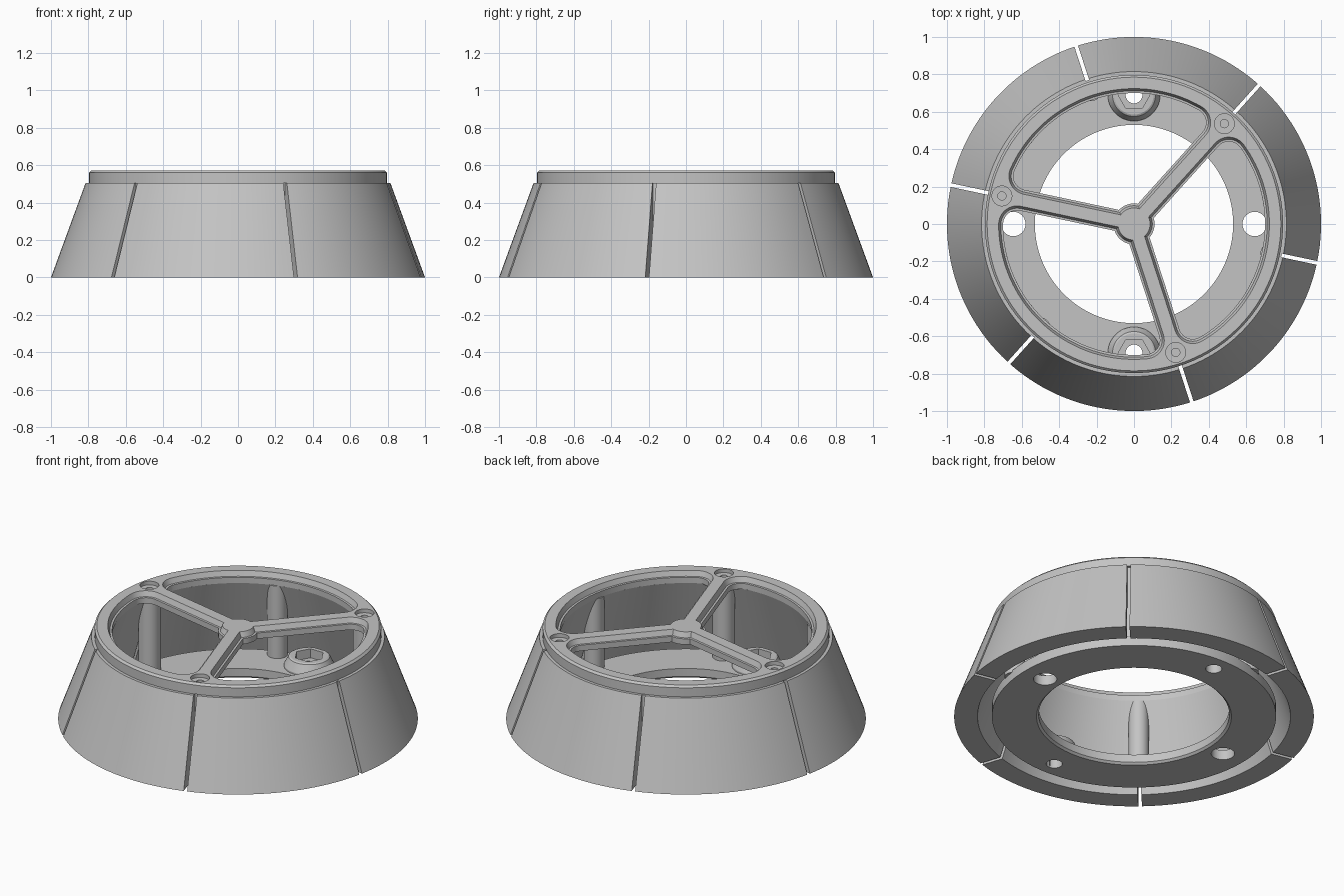
import bpy, bmesh
from math import sin, cos, asin, pi, radians, tau

cube = bpy.data.objects.get("Cube")
if cube:
    bpy.data.objects.remove(cube, do_unlink=True)

grey = bpy.data.materials.new("plain grey")
grey.use_nodes = True
grey.diffuse_color = (0.55, 0.55, 0.55, 1)
grey.node_tree.nodes["Principled BSDF"].inputs["Base Color"].default_value = grey.diffuse_color

START = radians(48)
ARMS = [START + k * tau / 3 for k in range(3)]
MIDDLES = [a + pi / 3 for a in ARMS]


def loft(name, rings, closed=False):
    """Skin equal loops of points; cap the ends unless closed."""
    bm = bmesh.new()
    loops = [[bm.verts.new(p) for p in ring] for ring in rings]
    n = len(loops[0])
    pairs = list(zip(loops, loops[1:]))
    if closed:
        pairs.append((loops[-1], loops[0]))
    else:
        bm.faces.new(loops[0])
        bm.faces.new(loops[-1])
    for a, b in pairs:
        for i in range(n):
            j = (i + 1) % n
            bm.faces.new((a[i], a[j], b[j], b[i]))
    bmesh.ops.recalc_face_normals(bm, faces=bm.faces)
    mesh = bpy.data.meshes.new(name)
    bm.to_mesh(mesh)
    bm.free()
    mesh.materials.append(grey)
    ob = bpy.data.objects.new(name, mesh)
    bpy.context.collection.objects.link(ob)
    return ob


def lathe(name, profile, steps=144):
    """Revolve a closed (radius, height) profile about z."""
    return loft(name, [[(r * cos(t), r * sin(t), z) for r, z in profile]
                       for t in (tau * i / steps for i in range(steps))], True)


def turned(name, x, y, profile, sides=48):
    """Solid round part at x, y from (radius, height) pairs."""
    return loft(name, [[(x + r * cos(tau * i / sides), y + r * sin(tau * i / sides), z)
                        for i in range(sides)] for r, z in profile])


def boolean(ob, tool, operation="DIFFERENCE"):
    mod = ob.modifiers.new("cut", "BOOLEAN")
    mod.operation = operation
    mod.solver = "EXACT"
    mod.object = tool
    bpy.context.view_layer.update()
    deps = bpy.context.evaluated_depsgraph_get()
    mesh = bpy.data.meshes.new_from_object(ob.evaluated_get(deps))
    ob.modifiers.clear()
    ob.data = mesh
    bpy.data.objects.remove(tool, do_unlink=True)


def arc(cx, cy, r, a, b, n):
    return [(cx + r * cos(a + (b - a) * i / n), cy + r * sin(a + (b - a) * i / n))
            for i in range(n + 1)]


def pocket_outline(d):
    """Rounded opening between two arms, widened by d."""
    R, half, hub, f = 0.70, 0.057, 0.11, 0.075
    span = tau / 3
    t = asin((half + f) / (R - f))
    b = asin((half - d) / (hub - d))
    c, s = R - f, span - t
    return (arc(0, 0, hub - d, span - b, b, 10)
            + arc(c * cos(t), c * sin(t), f + d, -pi / 2, t, 10)
            + arc(0, 0, R + d, t, s, 40)[1:-1]
            + arc(c * cos(s), c * sin(s), f + d, s, span + pi / 2, 10))


parts = []

# Six tapered jaw segments with parallel-sided gaps
wall = [(1.0, 0), (0.815, 0.505), (0.70, 0.505), (0.87, 0)]
for k in range(6):
    rings = []
    for i in range(25):
        ring = []
        for r, z in wall:
            gap = asin(0.01 / r)
            t = START + k * pi / 3 + gap + (pi / 3 - 2 * gap) * i / 24
            ring.append((r * cos(t), r * sin(t), z))
        rings.append(ring)
    parts.append(loft(f"jaw_segment_{k + 1}", rings))

# Base plate with a chamfered centre opening
base = lathe("base_plate", [(0.79, 0), (0.79, 0.06), (0.53, 0.06), (0.53, 0.012), (0.542, 0)])
for side in (-1, 1):
    boolean(base, turned("hole_cutter", side * 0.645, 0, [(0.065, -0.1), (0.065, 0.2)]))
    boolean(base, turned("hole_cutter", 0, side * 0.69, [(0.045, -0.1), (0.045, 0.2)]))
parts.append(base)

# Bolt bosses with hexagonal sockets
for side, label in ((-1, "front"), (1, "back")):
    y = side * 0.69
    boss = turned(f"{label}_bolt_boss", 0, y,
                  [(0.14, 0.055), (0.14, 0.07), (0.115, 0.12), (0.105, 0.125)])
    boolean(boss, turned("trim", 0, 0, [(0.789, -0.1), (0.789, 0.3)], 144), "INTERSECT")
    boolean(boss, turned("hex_cutter", 0, y, [(0.085, 0.07), (0.085, 0.3)], 6))
    boolean(boss, turned("hole_cutter", 0, y, [(0.045, -0.1), (0.045, 0.2)]))
    parts.append(boss)

# Posts under the arm ends, and slimmer ones between them
for k in range(3):
    for name, angle, dist, r in (("arm_post", ARMS[k], 0.72, 0.063),
                                 ("middle_post", MIDDLES[k], 0.75, 0.057)):
        parts.append(turned(f"{name}_{k + 1}", dist * cos(angle), dist * sin(angle),
                            [(r, 0.05), (r, 0.504)], 32))

# Top frame: a disc with three stepped openings and screw recesses
frame = turned("top_frame", 0, 0, [(0.797, 0.505), (0.797, 0.56), (0.785, 0.572)], 144)
levels = [(0, 0.45), (0, 0.54), (0.012, 0.541), (0.024, 0.572), (0.024, 0.65)]
for a in ARMS:
    cutter = loft("pocket_cutter", [[(x * cos(a) - y * sin(a), x * sin(a) + y * cos(a), z)
                                     for x, y in pocket_outline(d)] for d, z in levels])
    boolean(frame, cutter)
    x, y = 0.722 * cos(a), 0.722 * sin(a)
    boolean(frame, turned("recess_cutter", x, y,
                          [(0.022, 0.52), (0.022, 0.548), (0.053, 0.549), (0.053, 0.65)]))
parts.append(frame)

# Smooth curved faces, keep edges sharp
bpy.ops.object.select_all(action="DESELECT")
for ob in parts:
    ob.select_set(True)
bpy.context.view_layer.objects.active = frame
bpy.ops.object.shade_smooth_by_angle(angle=radians(25))
